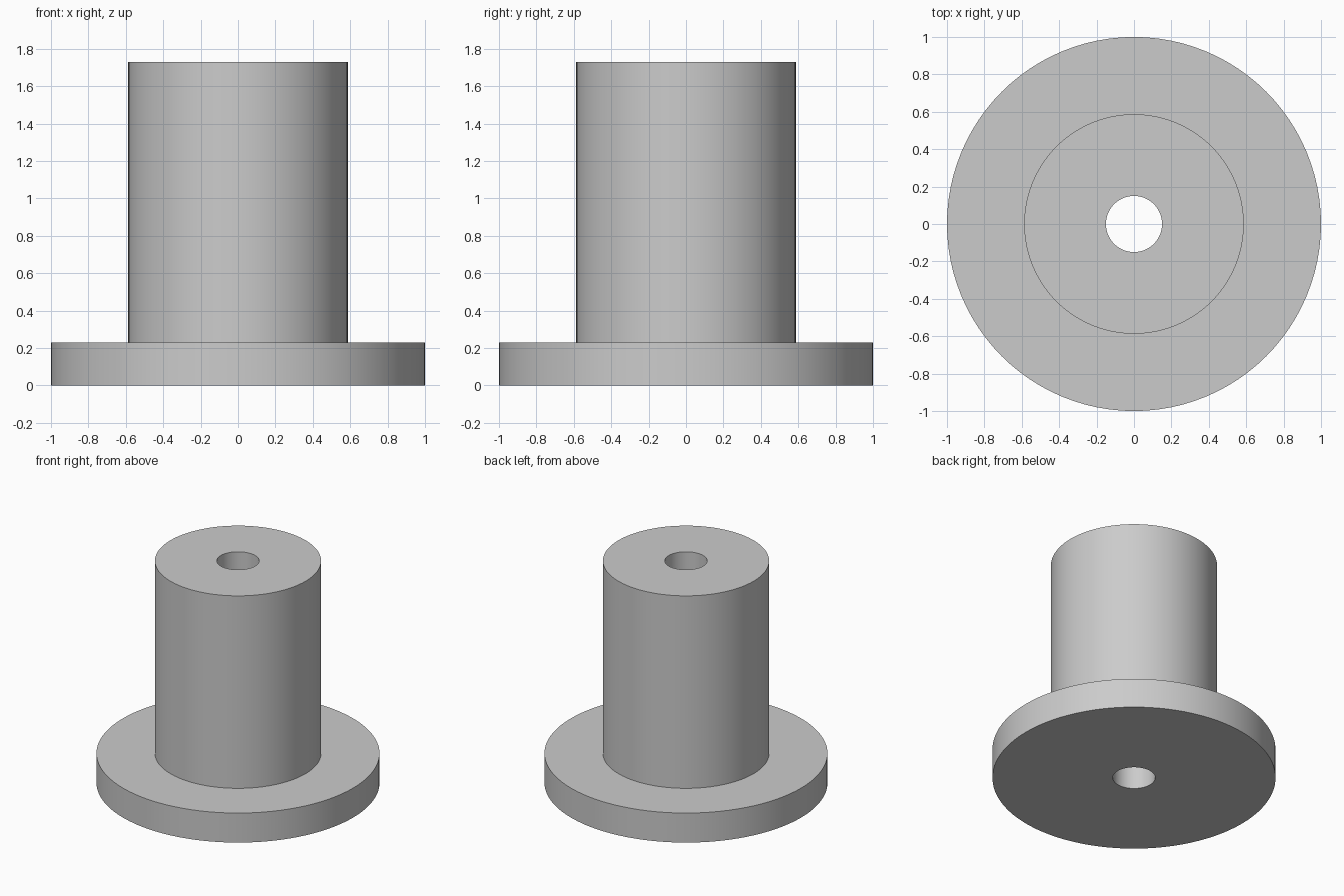
import bpy
import bmesh
from math import cos, sin, tau, radians

cube = bpy.data.objects.get("Cube")
if cube:
    bpy.data.objects.remove(cube, do_unlink=True)

SEGMENTS = 96
FLANGE_RADIUS, BODY_RADIUS, BORE_RADIUS = 1.0, 0.587, 0.15
FLANGE_TOP, BODY_TOP = 0.23, 1.73

# Plain grey finish
grey = bpy.data.materials.new("light grey")
grey.use_nodes = True
colour = (0.6, 0.6, 0.6, 1)
grey.diffuse_color = colour
grey.node_tree.nodes["Principled BSDF"].inputs["Base Color"].default_value = colour


def lathe(name, profile, material):
    """Revolve a closed (radius, height) profile around the z axis."""
    bm = bmesh.new()
    rings = []
    for i in range(SEGMENTS):
        a = tau * i / SEGMENTS
        rings.append([bm.verts.new((r * cos(a), r * sin(a), z)) for r, z in profile])
    for i, ring in enumerate(rings):
        following = rings[(i + 1) % SEGMENTS]
        for j in range(len(profile)):
            k = (j + 1) % len(profile)
            bm.faces.new((ring[j], following[j], following[k], ring[k]))
    bmesh.ops.recalc_face_normals(bm, faces=bm.faces)
    mesh = bpy.data.meshes.new(name)
    bm.to_mesh(mesh)
    bm.free()
    mesh.materials.append(material)
    obj = bpy.data.objects.new(name, mesh)
    bpy.context.collection.objects.link(obj)
    bpy.ops.object.select_all(action="DESELECT")
    obj.select_set(True)
    bpy.context.view_layer.objects.active = obj
    bpy.ops.object.shade_smooth_by_angle(angle=radians(30))
    return obj


# Flanged bushing: wide base, cylindrical body and a bore right through
lathe("flanged_bushing", [
    (BORE_RADIUS, 0),
    (FLANGE_RADIUS, 0),
    (FLANGE_RADIUS, FLANGE_TOP),
    (BODY_RADIUS, FLANGE_TOP),
    (BODY_RADIUS, BODY_TOP),
    (BORE_RADIUS, BODY_TOP),
], grey)
